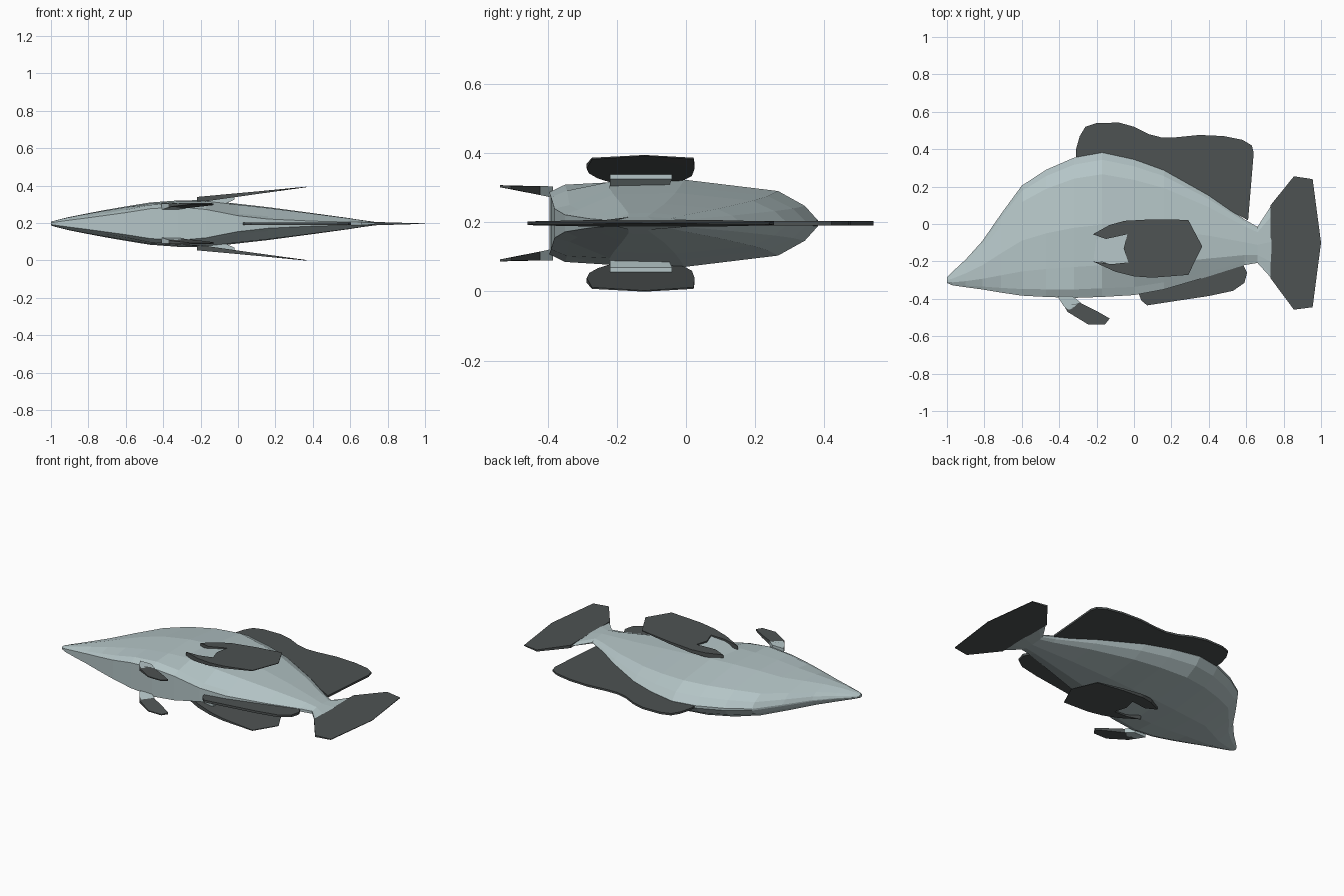
import bpy, bmesh

if "Cube" in bpy.data.objects:
    bpy.data.objects.remove(bpy.data.objects["Cube"])

ZC = 0.197  # mid-plane of the fish lying on its side


def material(name, rgb):
    m = bpy.data.materials.new(name)
    m.diffuse_color = (*rgb, 1)
    m.use_nodes = True
    m.node_tree.nodes["Principled BSDF"].inputs["Base Color"].default_value = m.diffuse_color
    return m


SKIN = material("skin", (0.46, 0.56, 0.57))
FIN = material("fin_membrane", (0.075, 0.085, 0.085))


def finish(bm, name, mat):
    bmesh.ops.recalc_face_normals(bm, faces=bm.faces)
    me = bpy.data.meshes.new(name)
    bm.to_mesh(me)
    bm.free()
    me.materials.append(mat)
    ob = bpy.data.objects.new(name, me)
    bpy.context.collection.objects.link(ob)
    return ob


def loft(name, rings, mat):
    bm = bmesh.new()
    loops = [[bm.verts.new(p) for p in r] for r in rings]
    n = len(loops[0])
    for a, b in zip(loops, loops[1:]):
        for i in range(n):
            j = (i + 1) % n
            bm.faces.new((a[i], a[j], b[j], b[i]))
    bm.faces.new(loops[0])
    bm.faces.new(loops[-1])
    return finish(bm, name, mat)


def plate(name, outline, height, half, mat):
    """Thin fin: outline in x/y, with height and half thickness given per point."""
    bm = bmesh.new()
    up = [bm.verts.new((x, y, height(x, y) + half(x, y))) for x, y in outline]
    lo = [bm.verts.new((x, y, height(x, y) - half(x, y))) for x, y in outline]
    n = len(up)
    caps = [bm.faces.new(up), bm.faces.new(lo[::-1])]
    for i in range(n):
        j = (i + 1) % n
        bm.faces.new((up[i], lo[i], lo[j], up[j]))
    bmesh.ops.triangulate(bm, faces=caps)
    return finish(bm, name, mat)


def mirror_z(ob):
    """Mirror across the mid-plane of the fish."""
    for v in ob.data.vertices:
        v.co.z -= ZC
    ob.location.z = ZC
    m = ob.modifiers.new("mirror", "MIRROR")
    m.use_axis = (False, False, True)
    m.use_mirror_merge = False


# Body: x, back y, belly y, half thickness, belly flatness
stations = [
    (-1.00, -0.285, -0.315, 0.010, 0.6),
    (-0.97, -0.255, -0.328, 0.019, 0.6),
    (-0.90, -0.190, -0.338, 0.036, 0.65),
    (-0.81, -0.090, -0.350, 0.054, 0.7),
    (-0.71, 0.055, -0.367, 0.073, 0.75),
    (-0.60, 0.205, -0.383, 0.092, 0.8),
    (-0.47, 0.290, -0.390, 0.113, 0.88),
    (-0.32, 0.355, -0.395, 0.124, 0.9),
    (-0.17, 0.382, -0.390, 0.126, 0.75),
    (0.00, 0.345, -0.380, 0.106, 0.50),
    (0.16, 0.288, -0.350, 0.088, 0.35),
    (0.40, 0.155, -0.280, 0.056, 0.3),
    (0.59, 0.025, -0.220, 0.030, 0.35),
    (0.66, -0.015, -0.208, 0.019, 0.5),
    (0.735, 0.100, -0.290, 0.009, 0.6),
]
rings = []
for x, t, b, w, flat in stations:
    prof = [(1, .06), (.95, .4), (.85, .74), (.5, 1), (.22, .95),
            (.06, max(flat, .45)), (0, flat * .8)]
    side = [(b + f * (t - b), w * k) for f, k in prof]
    rings.append([(x, y, ZC + h) for y, h in side] +
                 [(x, y, ZC - h) for y, h in reversed(side)])
loft("body", rings, SKIN)

# Fins on the mid-plane
mid = lambda x, y: ZC
dorsal = [(-.31, .34), (-.31, .40), (-.29, .47), (-.26, .52), (-.20, .54), (-.08, .542),
          (0, .52), (.08, .48), (.15, .462), (.22, .463), (.35, .476), (.48, .47),
          (.58, .45), (.63, .42), (.64, .38), (.61, .02), (.40, .13), (.16, .26),
          (0, .32), (-.17, .35)]
plate("dorsal_fin", dorsal, mid, lambda x, y: .006, FIN)
anal = [(.02, -.36), (.04, -.41), (.07, -.435), (.20, -.415), (.40, -.385), (.53, -.357),
        (.59, -.315), (.605, -.26), (.58, -.21), (.40, -.26), (.16, -.33)]
plate("anal_fin", anal, mid, lambda x, y: .007, FIN)
tail = [(.73, .10), (.855, .255), (.955, .24), (1.0, -.10), (.955, -.445),
        (.855, -.458), (.73, -.29)]
plate("tail_fin", tail, mid, lambda x, y: max(.001, .009 - .03 * (x - .73)), FIN)

# Pectoral fins, flaring away from the flanks, with a fleshy root
slope = lambda x, y: .327 + .066 * (x + .2) / .565
thin = lambda x, y: max(.0015, .012 - .025 * (x + .1))
pectoral = [(-.22, -.055), (-.13, -.005), (-.05, .017), (.10, .025), (.29, .022), (.365, -.12),
            (.29, -.272), (.10, -.287), (0, -.28), (-.10, -.255), (-.22, -.20),
            (-.12, -.215), (-.03, -.205), (-.055, -.13), (-.035, -.055), (-.15, -.08)]
mirror_z(plate("pectoral_fin", pectoral, slope, thin, FIN))
root = [[(-.24, -.09, .312), (-.24, -.18, .312), (-.24, -.18, .28), (-.24, -.09, .28)],
        [(-.12, -.06, .338), (-.12, -.22, .338), (-.12, -.22, .28), (-.12, -.06, .28)],
        [(-.02, -.04, .351), (-.02, -.22, .351), (-.02, -.22, .325), (-.02, -.04, .325)]]
mirror_z(loft("pectoral_root", root, SKIN))

# Pelvic fins under the belly, with a fleshy root
lean = lambda x, y: .288 - .11 * (y + .39)
thick = lambda x, y: max(.003, .016 + .10 * (y + .39))
pelvic = [(-.375, -.437), (-.355, -.47), (-.245, -.537), (-.155, -.537), (-.13, -.505),
          (-.20, -.465), (-.29, -.42), (-.325, -.447)]
mirror_z(plate("pelvic_fin", pelvic, lean, thick, FIN))
pelvic_root = [(-.41, -.385), (-.375, -.44), (-.34, -.468), (-.31, -.44), (-.285, -.42), (-.33, -.385)]
mirror_z(plate("pelvic_root", pelvic_root, lean, thick, SKIN))
